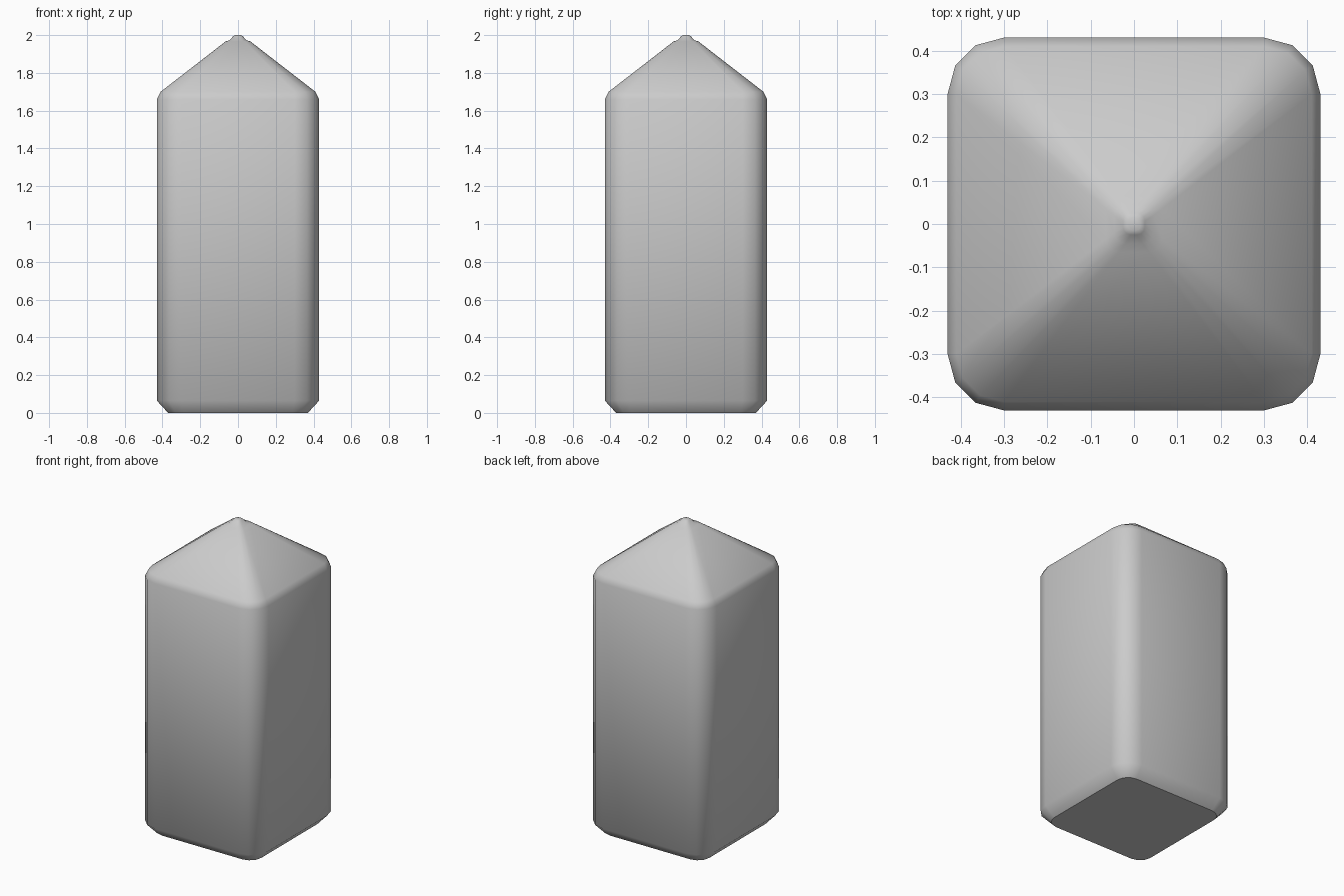
import bpy, bmesh, math

if "Cube" in bpy.data.objects:
    bpy.data.objects.remove(bpy.data.objects["Cube"])


def ring(bm, z, half, radius, segments=3):
    """Rounded square cross-section at height z."""
    verts = []
    c = half - radius
    for q, (sx, sy) in enumerate([(1, 1), (-1, 1), (-1, -1), (1, -1)]):
        for i in range(segments + 1):
            a = math.radians(90 * q + 90 * i / segments)
            verts.append(bm.verts.new((sx * c + radius * math.cos(a),
                                       sy * c + radius * math.sin(a), z)))
    return verts


# height, half width, corner radius: chamfered foot, shaft, eave, roof, tip
profile = [
    (0.00, 0.37, 0.08),
    (0.065, 0.43, 0.13),
    (1.66, 0.43, 0.13),
    (1.70, 0.41, 0.11),
    (1.967, 0.065, 0.03),
    (1.972, 0.045, 0.025),
    (1.995, 0.025, 0.018),
    (2.00, 0.015, 0.012),
]

bm = bmesh.new()
rings = [ring(bm, *p) for p in profile]
for a, b in zip(rings, rings[1:]):
    n = len(a)
    for i in range(n):
        j = (i + 1) % n
        bm.faces.new((a[i], a[j], b[j], b[i]))
bm.faces.new(rings[0][::-1])
bm.faces.new(rings[-1])

mesh = bpy.data.meshes.new("pointed_post")
bm.to_mesh(mesh)
bm.free()
post = bpy.data.objects.new("pointed_post", mesh)
bpy.context.collection.objects.link(post)

# Smooth shading with a crisp foot edge
bpy.context.view_layer.objects.active = post
post.select_set(True)
bpy.ops.object.shade_smooth_by_angle(angle=math.radians(45))
